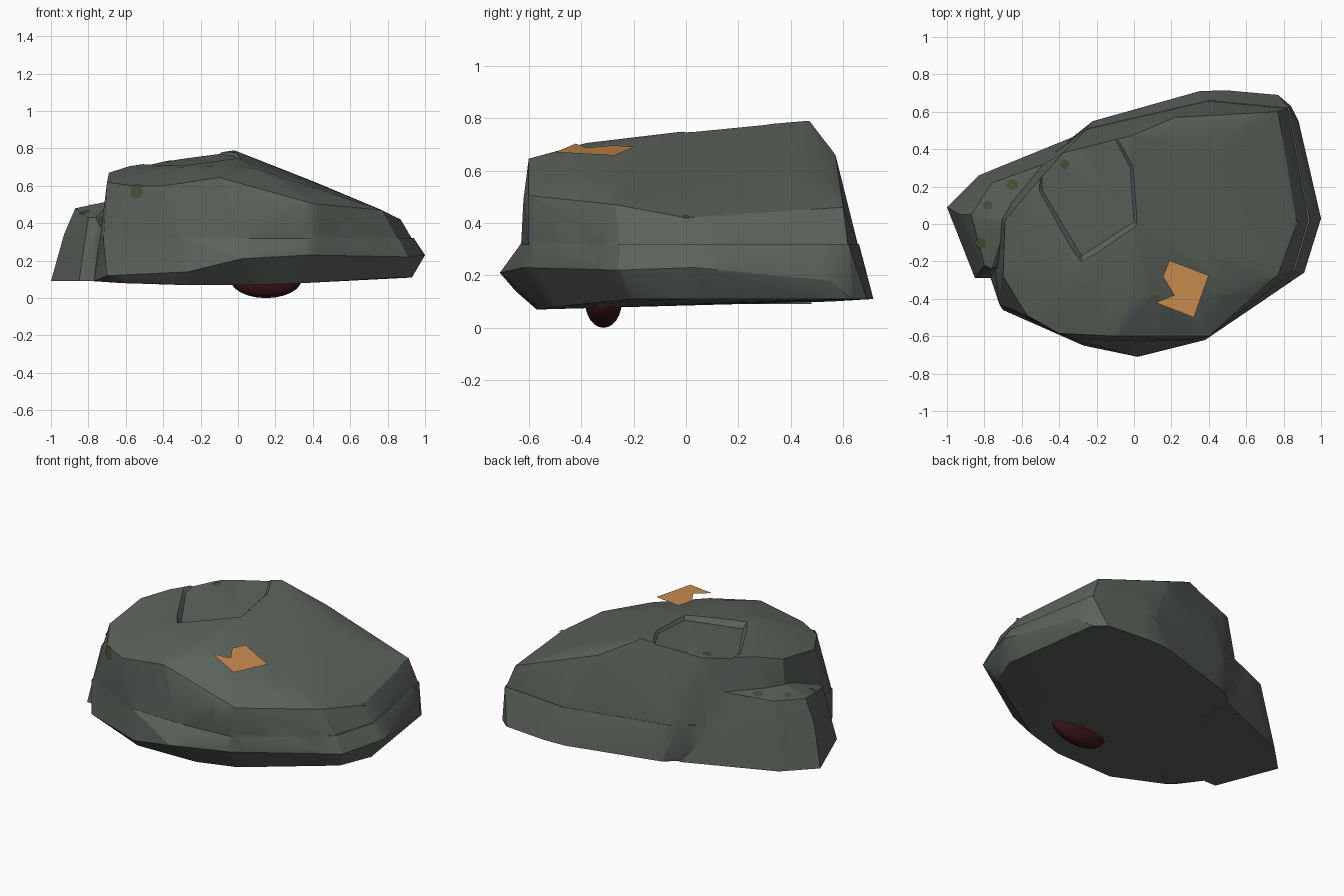
import bpy, bmesh, math
from mathutils import Vector
from mathutils.bvhtree import BVHTree

if "Cube" in bpy.data.objects:
    bpy.data.objects.remove(bpy.data.objects["Cube"])


def material(name, rgb):
    m = bpy.data.materials.new(name)
    m.diffuse_color = (*rgb, 1)
    m.use_nodes = True
    m.node_tree.nodes["Principled BSDF"].inputs["Base Color"].default_value = m.diffuse_color
    return m


rock_mat = material("grey rock", (0.105, 0.122, 0.105))
moss_mat = material("moss green", (0.068, 0.085, 0.036))
leaf_mat = material("leaf orange", (0.60, 0.27, 0.08))
red_mat = material("dark red", (0.045, 0.007, 0.009))


def add_object(name, bm, *mats):
    bmesh.ops.recalc_face_normals(bm, faces=bm.faces[:])
    me = bpy.data.meshes.new(name)
    bm.to_mesh(me)
    bm.free()
    ob = bpy.data.objects.new(name, me)
    bpy.context.collection.objects.link(ob)
    for m in mats:
        me.materials.append(m)
    return ob


def hull(name, pts):
    bm = bmesh.new()
    for p in pts:
        bm.verts.new(p)
    r = bmesh.ops.convex_hull(bm, input=bm.verts[:])
    junk = {v for v in r["geom_interior"] + r["geom_unused"]
            if isinstance(v, bmesh.types.BMVert)}
    bmesh.ops.delete(bm, geom=list(junk), context='VERTS')
    return add_object(name, bm, rock_mat)


# Upper stone mass: top rim, crown, then the hidden foot
upper = [(-.70, -.28, .62), (-.69, .02, .67), (-.58, .15, .705), (-.38, .38, .73),
         (-.12, .43, .775), (-.02, .47, .79), (.22, .57, .66), (.77, .60, .46),
         (.87, 0, .42), (.77, -.27, .47), (.40, -.60, .505), (.30, -.62, .49),
         (-.10, -.60, .645), (-.40, -.585, .60), (-.57, -.49, .60),
         (.10, -.38, .69), (0, -.38, .705), (0, 0, .75), (-.30, -.30, .70),
         (.40, .38, .625), (.50, -.37, .56)]
foot = [(-.74, -.28), (-.72, -.43), (-.30, -.62), (.02, -.63), (.40, -.60), (.86, -.25),
        (.94, .02), (.83, .62), (.40, .66), (-.25, .51), (-.60, .25), (-.73, .03)]
rock = hull("rock", upper + [(x, y, .30) for x, y in foot]
            + [(x * .9, y * .9, .2) for x, y in foot])

# Undercut skirt around the foot
skirt = hull("skirt", [(x, y, .32) for x, y in foot] + [
    (-.77, -.28, .09), (-.62, -.44, .08), (-.30, -.57, .07), (.10, -.56, .07),
    (.35, -.50, .08), (.85, -.20, .11), (.93, 0, .11), (.84, .63, .11),
    (.77, .69, .11), (.49, .715, .11), (.35, .71, .11), (-.22, .55, .10),
    (.02, -.71, .21), (.38, -.62, .23), (.91, -.26, .22), (1, .03, .23),
    (.88, .55, .18), (-.27, -.65, .14), (-.70, -.46, .12), (-.70, .10, .09)])

# Low ledge on the left
ledge = hull("ledge", [
    (-1, .09, .09), (-.85, -.29, .09), (-.77, -.29, .09), (-.76, -.24, .43),
    (-.80, -.22, .43), (-.93, .05, .34), (-.87, .05, .48), (-.76, .22, .50),
    (-.37, .36, .53), (-.68, 0, .52), (-.83, .26, .09), (-.29, .48, .09),
    (-.30, .30, .09), (-.60, -.2, .09)])

# Shallow bevelled scoop in the crown
scoop = [(-.49, .18), (-.28, -.17), (.0, .01), (-.02, .30), (-.15, .55), (-.5, .5)]
c = Vector((-.25, .2))
pts = []
for x, y in scoop:
    z = .726 + .1 * x + .12 * y
    out = (Vector((x, y)) - c).normalized() * .2
    pts += [(x, y, z), (x + out.x, y + out.y, z + .2)]
cutter = hull("scoop_cutter", pts)

for other, op in ((cutter, 'DIFFERENCE'), (skirt, 'UNION'), (ledge, 'UNION')):
    mod = rock.modifiers.new("bool", 'BOOLEAN')
    mod.operation, mod.object, mod.solver = op, other, 'EXACT'
dg = bpy.context.evaluated_depsgraph_get()
bm = bmesh.new()
bm.from_mesh(bpy.data.meshes.new_from_object(rock.evaluated_get(dg)))
rock.modifiers.clear()
for other in (cutter, skirt, ledge):
    bpy.data.objects.remove(other)

# Moss band: cut each angular sector along a wavy height line
N = 48


def ray(i):
    a = 2 * math.pi * i / N
    z = .335 + .013 * math.sin(5 * a + 1) + .009 * math.sin(13 * a)
    return Vector((.8 * math.cos(a), .8 * math.sin(a), z))


def sector(f):
    p = f.calc_center_median()
    return int((math.atan2(p.y, p.x) % (2 * math.pi)) / (2 * math.pi) * N) % N


def plane(i):
    a, b = ray(i), ray(i + 1)
    mid = a + b
    return a, (b - a).cross(Vector((-mid.x, -mid.y, 0))).normalized()


for i in range(N // 2):
    d = ray(i)
    bmesh.ops.bisect_plane(bm, geom=bm.verts[:] + bm.edges[:] + bm.faces[:], dist=1e-5,
                           plane_co=(0, 0, 0), plane_no=(-d.y, d.x, 0))
for i in range(N):
    fs = [f for f in bm.faces if sector(f) == i]
    geom = fs + list({e for f in fs for e in f.edges}) + list({v for f in fs for v in f.verts})
    co, no = plane(i)
    bmesh.ops.bisect_plane(bm, geom=geom, dist=1e-5, plane_co=co, plane_no=no)
for f in bm.faces:
    co, no = plane(sector(f))
    side = (f.calc_center_median() - co).dot(no) * (1 if no.z > 0 else -1)
    f.material_index = 1 if side < 0 else 0
tree = BVHTree.FromBMesh(bm)
bm.to_mesh(rock.data)
bm.free()
rock.data.materials.clear()
rock.data.materials.append(rock_mat)
rock.data.materials.append(moss_mat)


# Small moss spots laid on the stone
def spot(name, origin, direction, r):
    hit, n, _, _ = tree.ray_cast(Vector(origin), Vector(direction))
    if hit is None:
        return
    q = n.to_track_quat('Z', 'Y')
    bm = bmesh.new()
    ring = [bm.verts.new(hit + n * .004 + q @ Vector((
        r * (1 + .2 * math.sin(3 * k)) * math.cos(k * math.pi / 4),
        r * math.sin(k * math.pi / 4), 0))) for k in range(8)]
    bm.faces.new(ring)
    add_object(name, bm, moss_mat)


for k, (x, y, r) in enumerate([(-.65, .21, .03), (-.78, .10, .025), (-.82, -.10, .03),
                               (-.37, .32, .025), (.87, 0, .013)]):
    spot(f"moss_spot_{k}", (x, y, 2), (0, 0, -1), r)
spot("moss_spot_front", (-.54, -2, .57), (0, 1, 0), .04)

# Fallen leaf plate
bm = bmesh.new()
leaf = [(.19, -.195), (.40, -.275), (.32, -.50), (.115, -.42), (.215, -.38), (.155, -.28)]
bm.faces.new([bm.verts.new((x, y, .705 - .16 * (x - .1))) for x, y in reversed(leaf)])
add_object("leaf", bm, leaf_mat)

# Dark red bulb under the stone
bpy.ops.mesh.primitive_uv_sphere_add(segments=24, ring_count=12, location=(.15, -.315, .10))
bulb = bpy.context.object
bulb.name = "bulb"
bulb.scale = (.19, .07, .10)
bulb.data.materials.append(red_mat)

for ob in (rock, bulb):
    bpy.ops.object.select_all(action='DESELECT')
    ob.select_set(True)
    bpy.context.view_layer.objects.active = ob
    bpy.ops.object.shade_smooth_by_angle(angle=math.radians(28))
